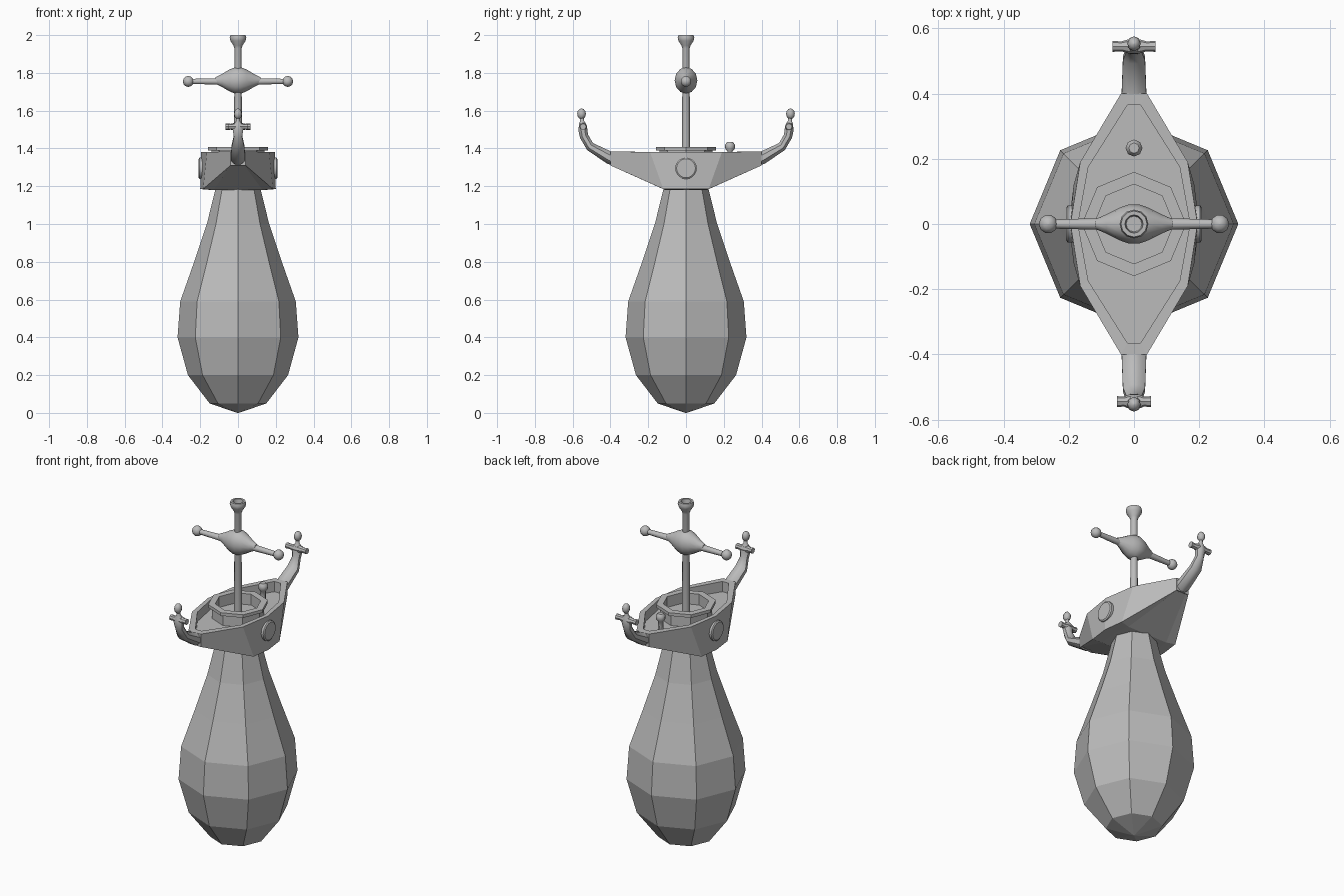
import bpy, math
from mathutils import Vector

if "Cube" in bpy.data.objects:
    bpy.data.objects.remove(bpy.data.objects["Cube"])

stone = bpy.data.materials.new("plain_grey")
stone.diffuse_color = (0.5, 0.5, 0.5, 1)
stone.use_nodes = True
stone.node_tree.nodes["Principled BSDF"].inputs["Base Color"].default_value = stone.diffuse_color


def make(name, verts, faces, smooth=None):
    me = bpy.data.meshes.new(name)
    me.from_pydata([tuple(v) for v in verts], [], faces)
    me.materials.append(stone)
    ob = bpy.data.objects.new(name, me)
    bpy.context.collection.objects.link(ob)
    bpy.context.view_layer.objects.active = ob
    ob.select_set(True)
    bpy.ops.object.mode_set(mode='EDIT')
    bpy.ops.mesh.select_all(action='SELECT')
    bpy.ops.mesh.normals_make_consistent(inside=False)
    bpy.ops.object.mode_set(mode='OBJECT')
    if smooth:
        bpy.ops.object.shade_smooth_by_angle(angle=math.radians(smooth))
    ob.select_set(False)
    return ob


def bridge(count, n):
    return [(r * n + i, r * n + (i + 1) % n, (r + 1) * n + (i + 1) % n, (r + 1) * n + i)
            for r in range(count - 1) for i in range(n)]


def lathe(name, profile, n, loc=(0, 0, 0), axis='Z', scale=(1, 1, 1), smooth=None, closed=False):
    """Revolve (radius, height) points about an axis."""
    verts = []
    for r, h in profile:
        for i in range(n):
            a = math.tau * i / n
            c, s = r * math.cos(a), r * math.sin(a)
            p = (c, s, h) if axis == 'Z' else (h, c, s)
            verts.append([loc[k] + p[k] * scale[k] for k in range(3)])
    faces = bridge(len(profile), n)
    last = (len(profile) - 1) * n
    if closed:
        faces += [(last + i, last + (i + 1) % n, (i + 1) % n, i) for i in range(n)]
    else:
        faces += [tuple(range(n)), tuple(range(last, last + n))]
    return make(name, verts, faces, smooth)


def tube(name, path, n=8, smooth=40):
    """Loft in the YZ plane through (y, z, half width, half thickness)."""
    verts = []
    for k, (y, z, rx, rt) in enumerate(path):
        a, b = path[max(k - 1, 0)], path[min(k + 1, len(path) - 1)]
        t = Vector((0, b[0] - a[0], b[1] - a[1])).normalized()
        up = Vector((0, -t.z, t.y))
        for i in range(n):
            ang = math.tau * (i + 0.5) / n
            verts.append(Vector((rx * 1.08 * math.cos(ang), y, z)) + up * rt * 1.08 * math.sin(ang))
    last = (len(path) - 1) * n
    return make(name, verts, bridge(len(path), n) +
                [tuple(range(n)), tuple(range(last, last + n))], smooth)


def ball(name, r, loc, scale=(1, 1, 1), n=10):
    prof = [(max(r * math.sin(math.pi * k / 6), 0.001), -r * math.cos(math.pi * k / 6)) for k in range(7)]
    return lathe(name, prof, n, loc, 'Z', scale, 60)


# Faceted teardrop base
lathe("teardrop_base", [(0.004, 0), (0.15, 0.05), (0.265, 0.2), (0.32, 0.4), (0.306, 0.59),
                        (0.232, 0.8), (0.165, 1.0), (0.118, 1.19)], 8)

# Hull: rings given as end, shoulder and middle points, mirrored in both directions
rings = [
    [(0.03, 0.39, 1.315), (0.13, 0.11, 1.18), (0.14, 0, 1.18)],
    [(0.04, 0.40, 1.31), (0.185, 0.12, 1.185), (0.20, 0, 1.185)],
    [(0.04, 0.40, 1.385), (0.165, 0.19, 1.38), (0.195, 0, 1.38)],
    [(0.02, 0.365, 1.385), (0.14, 0.175, 1.38), (0.172, 0, 1.38)],
    [(0.02, 0.365, 1.325), (0.14, 0.175, 1.325), (0.172, 0, 1.325)],
]
verts = []
for end, shoulder, middle in rings:
    right = [(p[0], -p[1], p[2]) for p in (end, shoulder)] + [middle, shoulder, end]
    verts += right + [(-x, y, z) for x, y, z in reversed(right)]
faces = bridge(len(rings), 10)
for base in (0, 40):
    faces += [(base + i, base + i + 1, base + 8 - i, base + 9 - i) for i in range(4)]
make("hull", verts, faces)

# Octagonal well around the mast, with a projecting lip and a low floor
lathe("well_wall", [(0.14, 1.32), (0.14, 1.39), (0.16, 1.39), (0.16, 1.408),
                    (0.122, 1.408), (0.122, 1.32)], 8, closed=True)
lathe("well_floor", [(0.125, 1.32), (0.125, 1.345)], 8)

# Round side shields
for s in (-1, 1):
    lathe("side_shield", [(0.057, 0.17 * s), (0.057, 0.203 * s), (0.05, 0.208 * s)],
          20, (0, 0, 1.295), 'X', smooth=30)

# Mast with hollow flared top
lathe("mast", [(0.021, 1.33), (0.019, 1.93), (0.024, 1.945), (0.04, 1.97), (0.044, 1.985),
               (0.04, 2.0), (0.028, 2.0), (0.024, 1.975)], 12, smooth=40)

# Crossbar: swollen centre, thin arms and end knobs
lathe("crossbar_centre", [(0.018, -0.118), (0.034, -0.085), (0.058, -0.045), (0.07, -0.015),
                          (0.07, 0.015), (0.058, 0.045), (0.034, 0.085), (0.018, 0.118)],
      12, (0, 0, 1.76), 'X', (1, 0.86, 1), 50)
lathe("crossbar_arms", [(0.014, -0.25), (0.018, -0.1), (0.018, 0.1), (0.014, 0.25)],
      10, (0, 0, 1.755), 'X', smooth=40)
for s in (-1, 1):
    ball("crossbar_knob", 0.029, (s * 0.263, 0, 1.755))

# Small deck post
lathe("deck_post", [(0.022, 1.32), (0.014, 1.345), (0.014, 1.385), (0.025, 1.398),
                    (0.026, 1.42), (0.016, 1.433)], 8, (0, 0.233, 0), smooth=40)

# Raised prows, each ending in a small bust with outstretched arms
for label, s, span in (("bow", -1, 0.052), ("stern", 1, 0.066)):
    tube(label + "_prow", [(s * 0.37, 1.345, 0.037, 0.034), (s * 0.40, 1.348, 0.038, 0.034),
                           (s * 0.508, 1.41, 0.034, 0.024), (s * 0.54, 1.465, 0.022, 0.023),
                           (s * 0.546, 1.50, 0.028, 0.024), (s * 0.548, 1.53, 0.022, 0.018),
                           (s * 0.55, 1.545, 0.010, 0.011), (s * 0.552, 1.575, 0.010, 0.011)])
    lathe(label + "_arms", [(0.017, -span), (0.015, -span * 0.6), (0.022, -0.015),
                            (0.022, 0.015), (0.015, span * 0.6), (0.017, span)],
          8, (0, s * 0.545, 1.515), 'X', smooth=40)
    ball(label + "_head", 0.022, (0, s * 0.553, 1.583), (0.95, 1.05, 1.3), 8)
